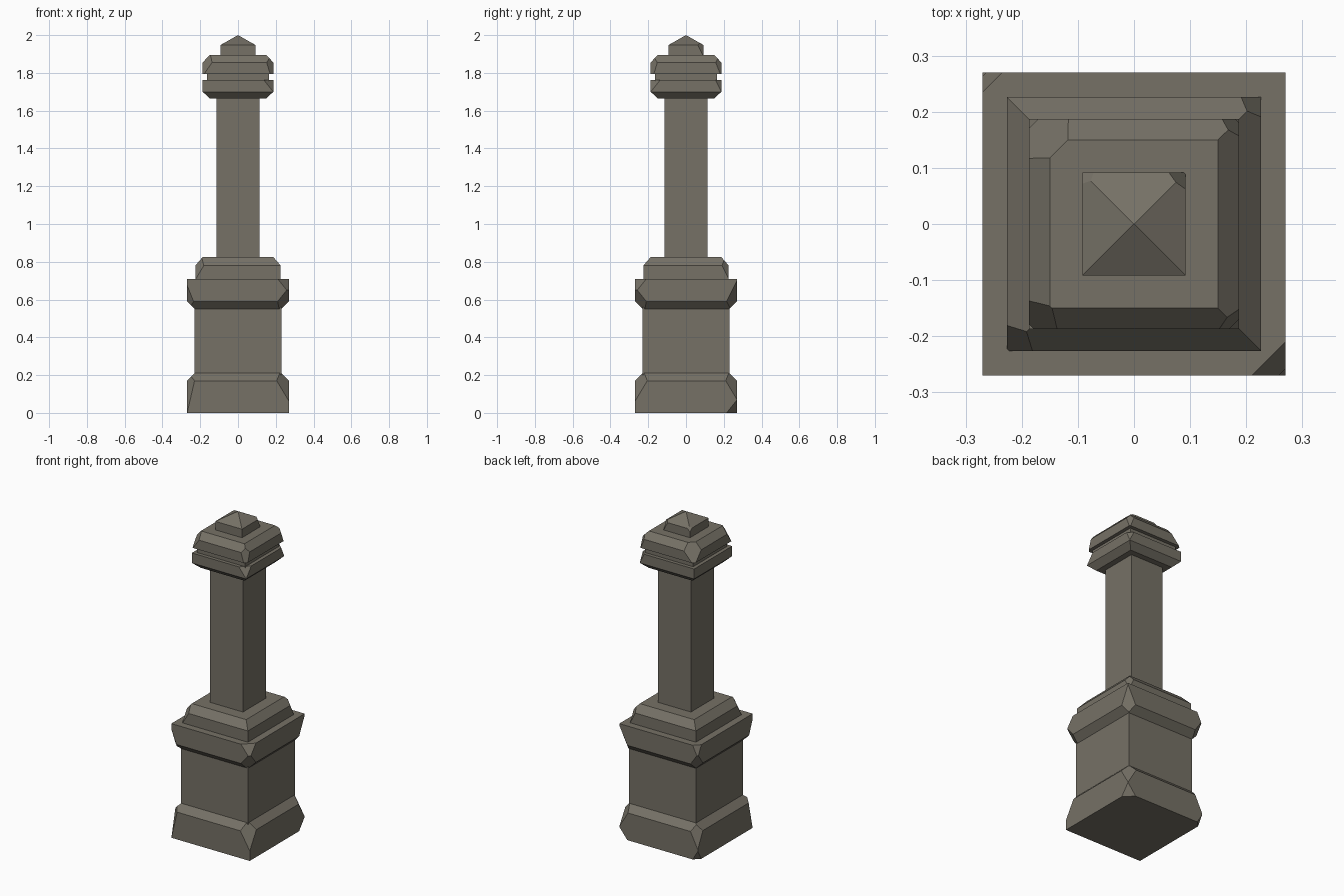
import bpy, bmesh
from mathutils import Vector

if "Cube" in bpy.data.objects:
    bpy.data.objects.remove(bpy.data.objects["Cube"])

stone = bpy.data.materials.new("weathered_grey_stone")
stone.diffuse_color = (0.180, 0.165, 0.133, 1)
stone.use_nodes = True
stone.node_tree.nodes["Principled BSDF"].inputs["Base Color"].default_value = stone.diffuse_color


def block(name, profile, chips=()):
    """Square stone block from (half width, z) steps.
    Each chip is (x side, y side, z, leg length at z, growth of leg with z)."""
    bm = bmesh.new()
    rings = []
    for h, z in profile:
        if h == 0:
            rings.append([bm.verts.new((0, 0, z))])
        else:
            rings.append([bm.verts.new((x * h, y * h, z))
                          for x, y in ((-1, -1), (1, -1), (1, 1), (-1, 1))])
    bm.faces.new(rings[0][::-1])
    for a, b in zip(rings, rings[1:]):
        for i in range(4):
            j = (i + 1) % 4
            if len(b) == 1:
                bm.faces.new((a[i], a[j], b[0]))
            else:
                bm.faces.new((a[i], a[j], b[j], b[i]))
    if len(rings[-1]) == 4:
        bm.faces.new(rings[-1])
    # slice the broken corners away and close each cut
    half = max(h for h, z in profile)
    for sx, sy, z, leg, tilt in chips:
        bmesh.ops.bisect_plane(
            bm, geom=bm.verts[:] + bm.edges[:] + bm.faces[:], dist=1e-5,
            plane_co=Vector((sx * (half - leg), sy * half, z)),
            plane_no=Vector((sx, sy, tilt)).normalized(), clear_outer=True)
        bmesh.ops.holes_fill(bm, edges=[e for e in bm.edges if e.is_boundary], sides=0)
    bmesh.ops.recalc_face_normals(bm, faces=bm.faces[:])
    mesh = bpy.data.meshes.new(name)
    bm.to_mesh(mesh)
    bm.free()
    mesh.materials.append(stone)
    bpy.context.collection.objects.link(bpy.data.objects.new(name, mesh))


# Pedestal
block("foot", [(.27, 0), (.27, .17), (.23, .21)],
      [(-1, -1, .17, .04, .23), (1, -1, .17, .065, .6), (1, 1, .17, .06, .6),
       (1, 1, 0, .055, -.8), (-1, 1, .17, .05, .5), (-1, 1, 0, .035, -.6)])
block("pedestal", [(.23, .2), (.23, .56)])
block("pedestal_cap", [(.23, .55), (.27, .59), (.27, .71)],
      [(1, -1, .71, .06, .8), (1, -1, .59, .06, -.8), (1, 1, .59, .055, -.5),
       (-1, 1, .71, .035, .5), (-1, 1, .59, .05, -.7), (-1, -1, .59, .035, -.4)])
block("shaft_step", [(.226, .70), (.226, .78), (.187, .825)],
      [(-1, -1, .78, .045, .6), (1, 1, .78, .035, .5)])

# Shaft
block("shaft", [(.114, .82), (.114, 1.67)])

# Capital
block("capital_lower", [(.15, 1.665), (.187, 1.70), (.187, 1.762)],
      [(1, -1, 1.762, .05, .8), (1, 1, 1.762, .03, .5)])
block("capital_neck", [(.165, 1.755), (.165, 1.80)])
block("capital_upper", [(.187, 1.795), (.187, 1.855), (.15, 1.895)],
      [(-1, 1, 1.855, .07, .9), (-1, -1, 1.855, .05, .7),
       (1, 1, 1.855, .03, .4), (1, -1, 1.855, .035, .3)])

# Pyramid finial
block("finial", [(.092, 1.89), (.092, 1.948), (0, 2)],
      [(1, 1, 1.948, .03, .5), (-1, 1, 1.948, .02, 1.2)])
